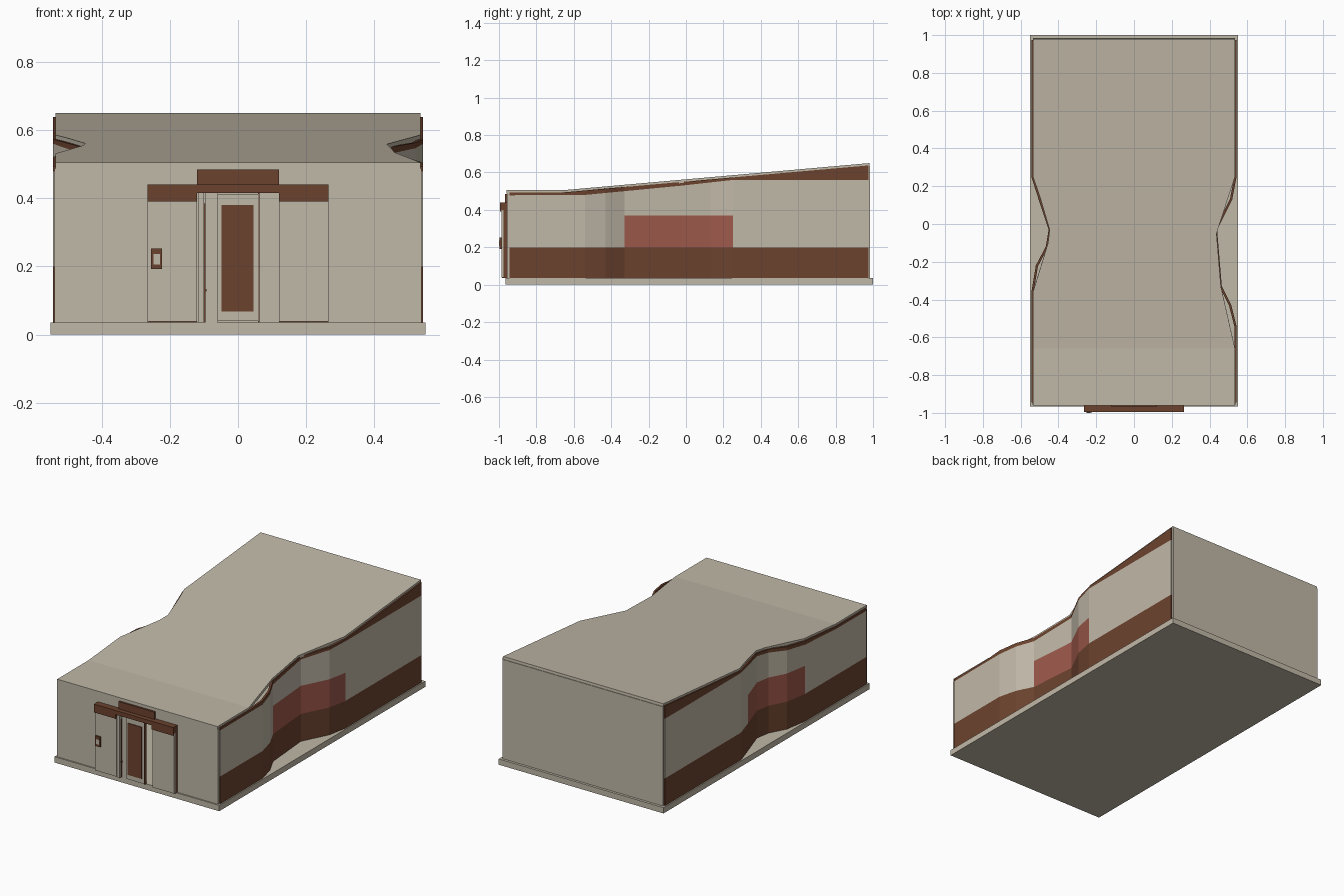
import bpy

cube = bpy.data.objects.get("Cube")
if cube:
    bpy.data.objects.remove(cube, do_unlink=True)


def material(name, rgb):
    m = bpy.data.materials.new(name)
    m.use_nodes = True
    m.diffuse_color = (*rgb, 1)
    m.node_tree.nodes["Principled BSDF"].inputs["Base Color"].default_value = (*rgb, 1)
    return m


CREAM = material("cream", (0.53, 0.48, 0.39))
BROWN = material("brown", (0.15, 0.055, 0.027))
RED = material("brick red", (0.34, 0.10, 0.07))


def mesh_object(name, verts, faces, mats, indices=None):
    me = bpy.data.meshes.new(name)
    me.from_pydata(verts, [], faces)
    for m in mats:
        me.materials.append(m)
    if indices:
        for poly, i in zip(me.polygons, indices):
            poly.material_index = i
    me.update()
    ob = bpy.data.objects.new(name, me)
    bpy.context.collection.objects.link(ob)
    return ob


def box(name, x, y, z, mat):
    verts = [(a, b, c) for c in z for b in y for a in x]
    faces = [(0, 2, 3, 1), (4, 5, 7, 6), (0, 1, 5, 4),
             (1, 3, 7, 5), (3, 2, 6, 7), (2, 0, 4, 6)]
    return mesh_object(name, verts, faces, [mat])


def thicken(ob, amount):
    mod = ob.modifiers.new("thickness", "SOLIDIFY")
    mod.thickness = amount
    mod.offset = -1


def interp(points, t):
    for (a, va), (b, vb) in zip(points, points[1:]):
        if t <= b:
            return va + (vb - va) * max(0, t - a) / (b - a)
    return points[-1][1]


# Heights along the building
FRONT, BACK = -0.945, 0.975
roof_line = [(-0.96, 0.505), (-0.66, 0.505), (0.98, 0.65)]
band_line = [(-0.96, 0.478), (-0.54, 0.48), (-0.33, 0.5), (-0.02, 0.53), (0.25, 0.56), (0.98, 0.56)]


# Side walls: folded sheets with painted horizontal bands
def side_wall(name, path, window):
    verts, faces, indices = [], [], []
    for x, y in path:
        top = interp(roof_line, y) - 0.012
        verts += [(x, y, z) for z in (0.035, 0.2, 0.37, interp(band_line, y), top)]
    for s in range(len(path) - 1):
        mid = (path[s][1] + path[s + 1][1]) / 2
        glazed = window[0] < mid < window[1]
        for r, colour in enumerate((1, 2 if glazed else 0, 0, 1)):
            a, b = s * 5 + r, (s + 1) * 5 + r
            faces.append((a, b, b + 1, a + 1))
            indices.append(colour)
    thicken(mesh_object(name, verts, faces, [CREAM, BROWN, RED], indices), 0.012)


W = 0.543
side_wall("left_wall", [(W, FRONT), (W, -0.66), (W, -0.54), (0.515, -0.43), (0.465, -0.33),
                        (0.44, -0.03), (0.52, 0.13), (W, 0.25), (W, BACK)], (-0.33, 0.25))
side_wall("right_wall", [(-W, BACK), (-W, 0.25), (-0.505, 0.13), (-0.452, -0.03), (-0.467, -0.12),
                         (-0.52, -0.22), (-W, -0.36), (-W, -0.66), (-W, FRONT)], (-0.36, 0.13))

# Roof: sloping sheet whose edges follow the wavy sides
R = 0.535
left_edge = [(-0.66, R), (-0.33, 0.46), (-0.05, 0.437), (0.25, R)]
right_edge = [(-0.36, R), (-0.1, 0.455), (-0.03, 0.447), (0.15, 0.5), (0.25, R)]
rows = [-0.96, -0.66, -0.36, -0.33, -0.1, -0.05, -0.03, 0.15, 0.25, 0.98]
roof_verts = []
for y in rows:
    z = interp(roof_line, y)
    roof_verts += [(-interp(right_edge, y), y, z), (interp(left_edge, y), y, z)]
roof_faces = [(i, i + 1, i + 3, i + 2) for i in range(0, 2 * len(rows) - 2, 2)]
thicken(mesh_object("roof", roof_verts, roof_faces, [CREAM]), 0.018)

# Base slab and end walls
box("base_slab", (-0.55, 0.55), (-0.965, 1.0), (0, 0.035), CREAM)
box("back_wall", (-R, R), (0.97, 0.985), (0.035, 0.634), CREAM)
for side, s in (("left", 1), ("right", -1)):
    box(side + "_front_wall", sorted((s * 0.12, s * 0.538)), (-0.957, -0.94), (0.035, 0.487), CREAM)
    # Entrance side panels with backing
    span = sorted((s * 0.12, s * 0.265))
    box(side + "_entrance_panel", span, (-0.987, -0.975), (0.038, 0.4), CREAM)
    box(side + "_panel_backing", span, (-0.975, -0.957), (0.035, 0.4), BROWN)
    box(side + "_header_end", span, (-0.995, -0.957), (0.39, 0.44), BROWN)
box("wall_above_door", (-0.12, 0.12), (-0.957, -0.94), (0.415, 0.487), CREAM)

# Entrance header
box("header_middle", (-0.12, 0.12), (-0.995, -0.957), (0.415, 0.44), BROWN)
box("header_upper", (-0.12, 0.12), (-0.968, -0.957), (0.44, 0.484), BROWN)

# Door leaf and posts
box("door_post", (-0.118, -0.1), (-0.985, -0.95), (0.035, 0.415), CREAM)
box("door_post_gap", (-0.1, -0.096), (-0.975, -0.95), (0.035, 0.385), BROWN)
box("fixed_leaf", (-0.096, -0.06), (-0.968, -0.95), (0.035, 0.415), CREAM)
box("door_leaf", (-0.06, 0.06), (-0.982, -0.965), (0.04, 0.412), CREAM)
box("door_glass", (-0.048, 0.046), (-0.986, -0.981), (0.068, 0.38), BROWN)
box("door_edge", (0.059, 0.063), (-0.98, -0.962), (0.035, 0.415), BROWN)
box("door_handle", (-0.098, -0.092), (-0.978, -0.966), (0.126, 0.134), BROWN)

# Entry keypad
box("keypad", (-0.255, -0.223), (-0.998, -0.985), (0.192, 0.252), BROWN)
box("keypad_screen", (-0.248, -0.229), (-1.0, -0.997), (0.206, 0.236), CREAM)
